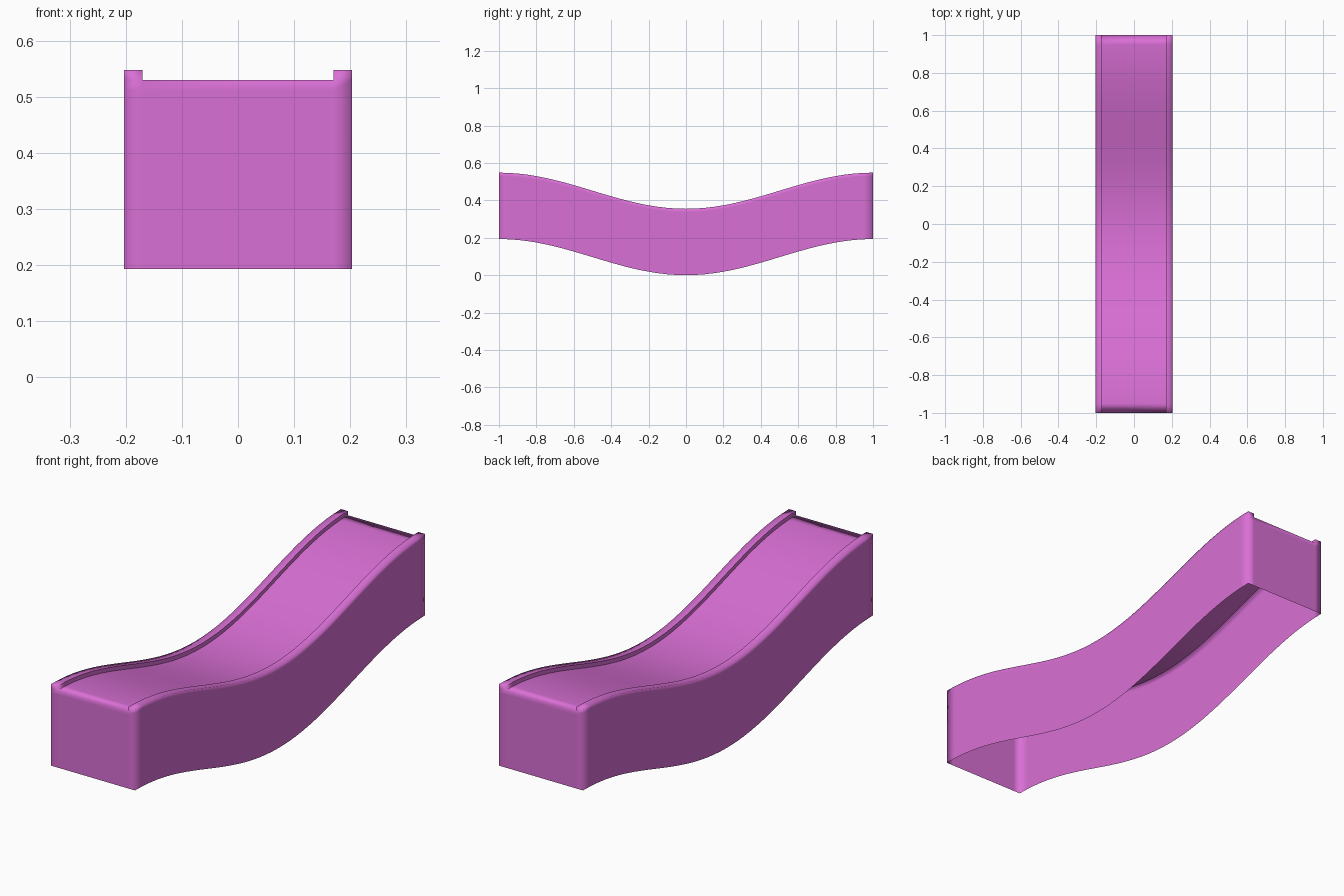
import bpy
import bmesh
import math

cube = bpy.data.objects.get("Cube")
if cube:
    bpy.data.objects.remove(cube, do_unlink=True)

HALF_WIDTH = 0.203
RIM_INNER = 0.17
HEIGHT = 0.355
RIM_DROP = 0.018
STEPS = 40

# Single orchid pink finish
pink = bpy.data.materials.new("orchid_pink")
pink.use_nodes = True
colour = (0.70, 0.16, 0.67, 1)
pink.diffuse_color = colour
pink.node_tree.nodes["Principled BSDF"].inputs["Base Color"].default_value = colour


def levels(y):
    """Bottom, support loop, deck and rim heights at a station."""
    base = 0.193 * (1 - math.cos(math.pi * y)) / 2
    top = base + HEIGHT
    return base, top - 2 * RIM_DROP, top - RIM_DROP, top


bm = bmesh.new()

# Cross-sections: left wall, rim, deck, rim, right wall
sections = []
for i in range(STEPS + 1):
    y = -1 + 2 * i / STEPS
    bottom, support, deck, top = levels(y)
    left = [(-HALF_WIDTH, z) for z in (bottom, support, deck, top)]
    left += [(-RIM_INNER, top), (-RIM_INNER, deck)]
    outline = left + [(-x, z) for x, z in reversed(left)]
    sections.append([bm.verts.new((x, y, z)) for x, z in outline])

for a, b in zip(sections, sections[1:]):
    for i in range(len(a) - 1):
        bm.faces.new((a[i], a[i + 1], b[i + 1], b[i]))
    # Crisp lines where the raised rims meet the deck
    for i in (4, 5, 6, 7):
        bm.edges.get((a[i], b[i])).smooth = False


def end_wall(section, y, flip):
    """Close one end, leaving the notch between the rims open."""
    bottom, support = levels(y)[:2]
    inner = [[bm.verts.new((x, y, z)) for z in (bottom, support)]
             for x in (-RIM_INNER, RIM_INNER)]
    columns = [section[:4],
               inner[0] + [section[5], section[4]],
               inner[1] + [section[6], section[7]],
               section[:7:-1]]
    for c in range(3):
        for r in range(2 if c == 1 else 3):
            quad = [columns[c][r], columns[c + 1][r],
                    columns[c + 1][r + 1], columns[c][r + 1]]
            bm.faces.new(quad[::-1] if flip else quad)


end_wall(sections[0], -1, False)
end_wall(sections[-1], 1, True)

for face in bm.faces:
    face.smooth = True

mesh = bpy.data.meshes.new("curved_slide")
bm.to_mesh(mesh)
bm.free()
mesh.materials.append(pink)
slide = bpy.data.objects.new("curved_slide", mesh)
bpy.context.collection.objects.link(slide)
